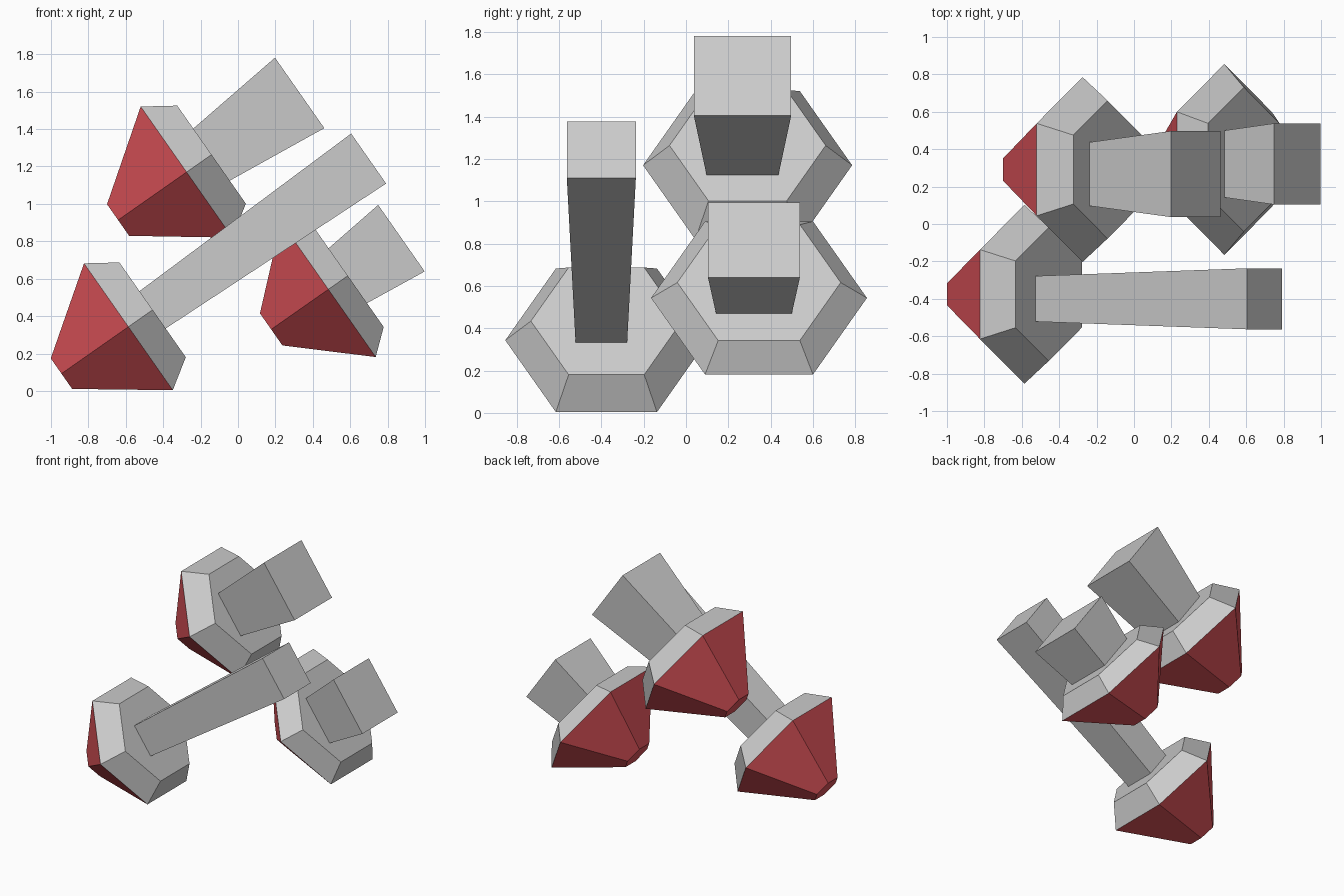
import bpy, bmesh, math
from mathutils import Vector

if "Cube" in bpy.data.objects:
    bpy.data.objects.remove(bpy.data.objects["Cube"])

TILT = math.radians(35)
AXIS = Vector((math.cos(TILT), 0, math.sin(TILT)))   # from cap tip to stem end
SIDE = Vector((0, 1, 0))
UP = AXIS.cross(SIDE)

red = bpy.data.materials.new("cap_red")
red.diffuse_color = (0.75, 0.09, 0.105, 1)
red.use_nodes = True
red.node_tree.nodes["Principled BSDF"].inputs["Base Color"].default_value = red.diffuse_color


def lathe(name, centre, rings, sides, turn=0.0, close_start=False, close_end=False, mat=None):
    """Skin polygon rings given as (distance along axis, radius)."""
    bm = bmesh.new()
    loops = []
    for d, r in rings:
        loop = []
        for i in range(sides):
            a = turn + math.tau * i / sides
            loop.append(bm.verts.new(centre + AXIS * d + r * (SIDE * math.cos(a) + UP * math.sin(a))))
        loops.append(loop)
    for lo, hi in zip(loops, loops[1:]):
        for i in range(sides):
            j = (i + 1) % sides
            bm.faces.new((lo[i], lo[j], hi[j], hi[i]))
    if close_start:
        bm.faces.new(loops[0][::-1])
    if close_end:
        bm.faces.new(loops[-1])
    mesh = bpy.data.meshes.new(name)
    bm.to_mesh(mesh)
    bm.free()
    obj = bpy.data.objects.new(name, mesh)
    bpy.context.collection.objects.link(obj)
    if mat:
        mesh.materials.append(mat)
    return obj


def mushroom(name, centre, tip, wide, under, stem_len, stem_start, stem_end):
    """centre = middle of the widest ring; tip and under = (distance, radius)."""
    c = Vector(centre)
    # red top of the cap, then its grey underside
    lathe(name + "_cap", c, [(-tip[0], tip[1]), (0, wide)], 6, close_start=True, mat=red)
    lathe(name + "_cap_underside", c, [(0, wide), under], 6, close_end=True)
    # square stem, slightly off the cap's centre, widening to its foot
    s = math.sqrt(2)
    lathe(name + "_stem", c - SIDE * 0.024,
          [(under[0], stem_start * s), (under[0] + stem_len, stem_end * s)],
          4, turn=math.pi / 4, close_end=True)


mushroom("front_mushroom", (-0.586, -0.376, 0.343), (0.437, 0.115), 0.478, (0.158, 0.357),
         1.41, 0.122, 0.163)
mushroom("upper_mushroom", (-0.275, 0.291, 1.17), (0.447, 0.119), 0.494, (0.163, 0.369),
         0.575, 0.17, 0.23)
mushroom("right_mushroom", (0.483, 0.345, 0.543), (0.373, 0.121), 0.51, (0.127, 0.386),
         0.35, 0.179, 0.217)
